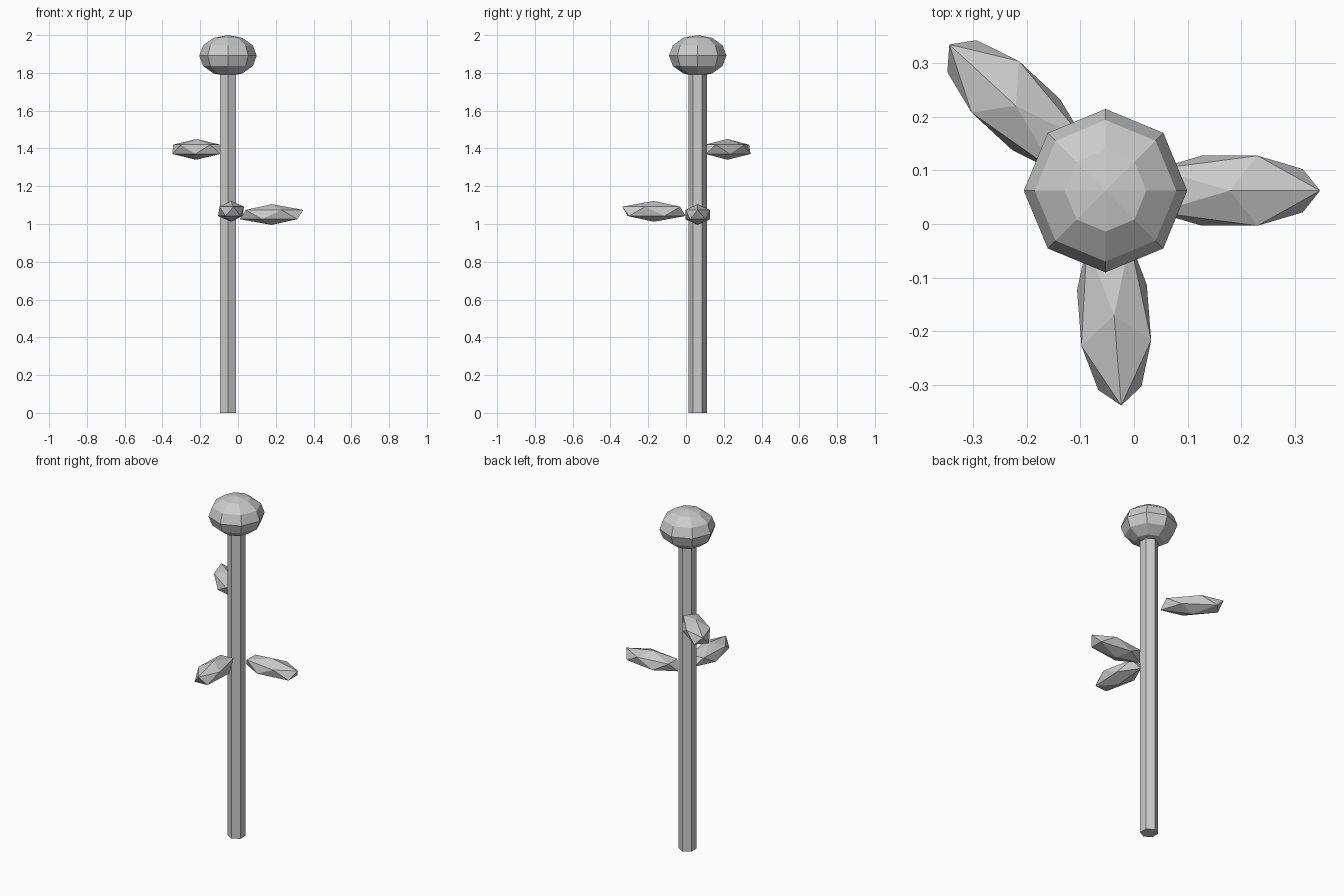
import bpy
from math import radians

cube = bpy.data.objects.get("Cube")
if cube:
    bpy.data.objects.remove(cube, do_unlink=True)

# Single plain grey for every part
grey = bpy.data.materials.new("plain grey")
grey.use_nodes = True
colour = (0.6, 0.6, 0.6, 1)
grey.diffuse_color = colour
grey.node_tree.nodes["Principled BSDF"].inputs["Base Color"].default_value = colour

STEM_X, STEM_Y = -0.053, 0.062


def finish(name, scale=(1, 1, 1)):
    """Name the new primitive, scale it and give it the flat grey."""
    ob = bpy.context.object
    ob.name = name
    ob.scale = scale
    ob.data.materials.append(grey)
    return ob


# Six-sided stem, running up into the head
STEM_TOP = 1.82
bpy.ops.mesh.primitive_cylinder_add(vertices=6, radius=0.048, depth=STEM_TOP,
                                    location=(STEM_X, STEM_Y, STEM_TOP / 2))
finish("stem")

# Faceted, slightly squashed flower head
bpy.ops.mesh.primitive_uv_sphere_add(segments=8, ring_count=6, radius=1,
                                     location=(STEM_X, STEM_Y, 1.891))
finish("flower_head", (0.152, 0.152, 0.109))

# Leaves: stretched icosahedrons pointing away from the stem
leaves = {
    "left_leaf": ((0.178, 0.062, 1.05), 0),
    "front_leaf": ((-0.037, -0.17, 1.067), -85.5),
    "back_right_leaf": ((-0.22, 0.22, 1.395), 137.3),
}
for name, (centre, turn) in leaves.items():
    bpy.ops.mesh.primitive_ico_sphere_add(subdivisions=1, radius=1, location=centre,
                                          rotation=(0, 0, radians(turn)))
    finish(name, (0.188, 0.0765, 0.055))
